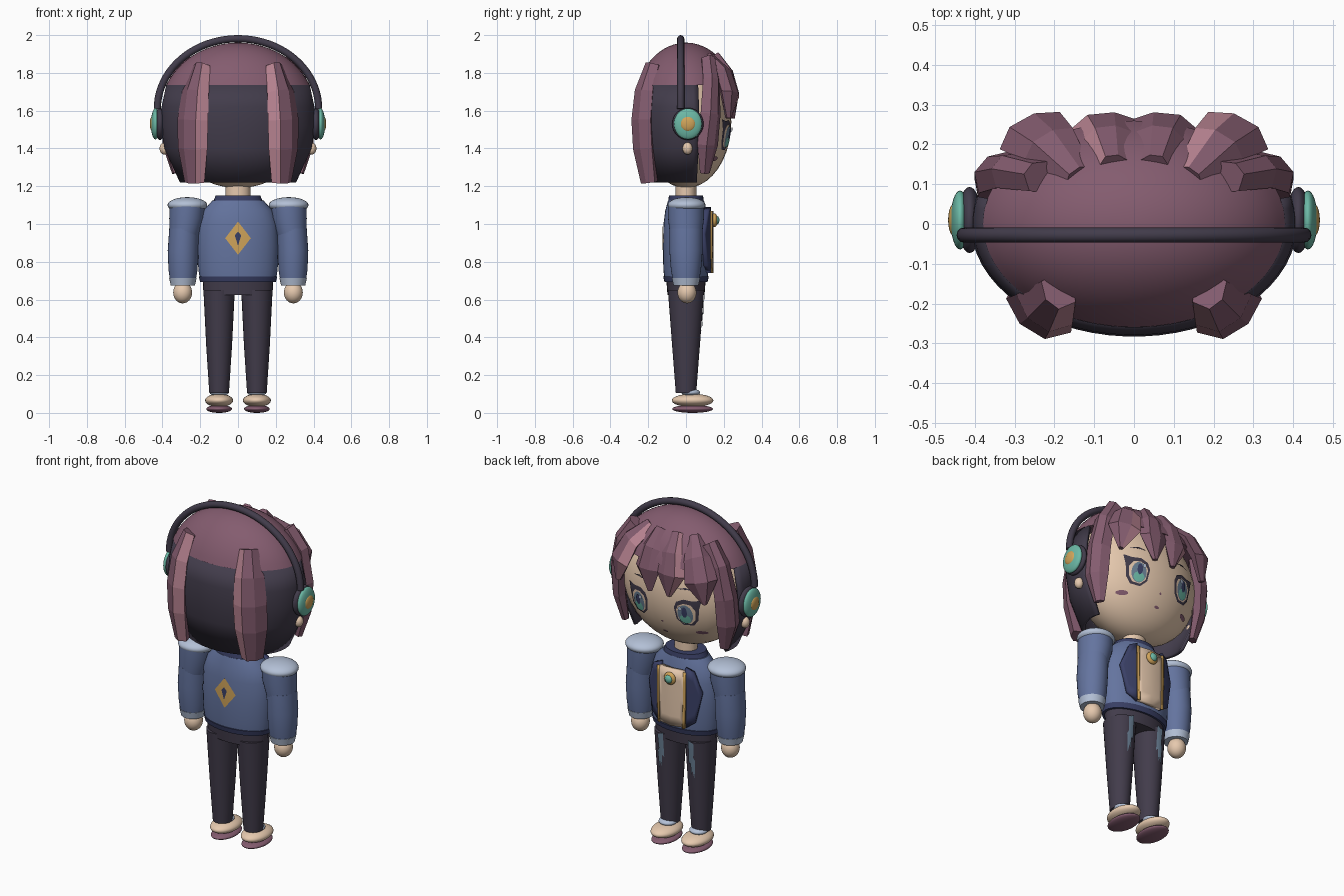
import bpy, bmesh, math
from mathutils import Vector

cube = bpy.data.objects.get("Cube")
if cube:
    bpy.data.objects.remove(cube, do_unlink=True)


def material(name, hexa):
    rgb = [int(hexa[i:i + 2], 16) / 255 for i in (0, 2, 4)]
    lin = [c / 12.92 if c < 0.04045 else ((c + 0.055) / 1.055) ** 2.4 for c in rgb]
    m = bpy.data.materials.new(name)
    m.use_nodes = True
    m.diffuse_color = (*lin, 1)
    m.node_tree.nodes["Principled BSDF"].inputs["Base Color"].default_value = (*lin, 1)
    return m


PLUM = material("plum", "845C6F")
PINK = material("highlight pink", "B98492")
DARK = material("charcoal", "423C4B")
SKIN = material("skin", "E6C9AE")
BLUE = material("jacket blue", "64749F")
PALE = material("pale blue", "B3C0D6")
TEAL = material("teal", "6CB9A6")
GOLD = material("gold", "D0A45A")
NAVY = material("navy", "3A4066")
STEEL = material("steel blue", "6A8095")


def finish(name, bm, mats, angle=40, recalc=True):
    if recalc:
        bmesh.ops.recalc_face_normals(bm, faces=bm.faces)
    me = bpy.data.meshes.new(name)
    bm.to_mesh(me)
    bm.free()
    for m in mats:
        me.materials.append(m)
    if angle:
        me.shade_smooth()
        me.set_sharp_from_angle(angle=math.radians(angle))
    ob = bpy.data.objects.new(name, me)
    bpy.context.collection.objects.link(ob)
    return ob


def ball(name, loc, scale, mat):
    bm = bmesh.new()
    bmesh.ops.create_uvsphere(bm, u_segments=32, v_segments=20, radius=1)
    for v in bm.verts:
        v.co = Vector(loc) + Vector([a * b for a, b in zip(v.co, scale)])
    return finish(name, bm, [mat], 60)


def skin_rings(bm, rings, closed=True):
    n = len(rings[0])
    for a, b in zip(rings, rings[1:]):
        for i in range(n if closed else n - 1):
            j = (i + 1) % n
            f = bm.faces.new((a[i], a[j], b[j], b[i]))
            f.material_index = 0
            yield i, f


def loft(name, sections, mat, n=32, arc=None):
    """Elliptical rings (cx, cy, z, rx, ry); arc gives an open shell."""
    bm = bmesh.new()
    t0, t1 = arc or (0, math.tau)
    ts = [t0 + (t1 - t0) * i / (n - 1 if arc else n) for i in range(n)]
    rings = [[bm.verts.new((cx + rx * math.cos(t), cy + ry * math.sin(t), z)) for t in ts]
             for cx, cy, z, rx, ry in sections]
    list(skin_rings(bm, rings, not arc))
    if not arc:
        bm.faces.new(rings[0])
        bm.faces.new(rings[-1])
    return finish(name, bm, [mat])


def lock(name, path, side=1, pink=None):
    """Faceted tapering strand; path points are (x, y, z, half width, half depth)."""
    prof = [(-1, 0), (-0.35, 0.9), (0.45, 1), (1, 0), (0.5, -1), (-0.5, -1)]
    bm = bmesh.new()
    rings = []
    pts = [Vector(p[:3]) for p in path]
    for k, (p, row) in enumerate(zip(pts, path)):
        tan = (pts[min(k + 1, len(pts) - 1)] - pts[max(k - 1, 0)]).normalized()
        out = Vector((p.x / 0.16, p.y / 0.08, (p.z - 1.55) / 0.16))
        out = (out - tan * out.dot(tan)).normalized()
        wide = out.cross(tan)
        if wide.dot(Vector((p.y, -p.x, 0))) < 0:
            wide.negate()
        ring = []
        for u, v in prof:
            c = p + wide * u * row[3] + out * v * row[4]
            ring.append(bm.verts.new((c.x * side, c.y, c.z)))
        rings.append(ring)
    for i, f in skin_rings(bm, rings):
        f.material_index = 1 if i == pink else 0
    bm.faces.new(rings[0])
    bm.faces.new(rings[-1])
    return finish(name, bm, [PLUM, PINK], 0)


def decal(name, pts, surf, mat, lift=0.004, face=1, thick=0):
    """Thin plate of outline pts (x, z) laid over the surface y = surf(x, z)."""
    bm = bmesh.new()
    cx = sum(p[0] for p in pts) / len(pts)
    cz = sum(p[1] for p in pts) / len(pts)

    def at(x, z):
        return bm.verts.new((x, face * (surf(x, z) + lift), z))
    rings = [[at(cx + (x - cx) * s, cz + (z - cz) * s) for x, z in pts] for s in (1, 0.66, 0.33)]
    list(skin_rings(bm, rings))
    mid = at(cx, cz)
    for i in range(len(pts)):
        bm.faces.new((rings[2][i], rings[2][(i + 1) % len(pts)], mid))
    for f in bm.faces:
        f.normal_update()
        if f.normal.y * face < 0:
            f.normal_flip()
    ob = finish(name, bm, [mat], 30, recalc=False)
    if thick:
        mod = ob.modifiers.new("thickness", "SOLIDIFY")
        mod.thickness = thick
    return ob


def oval(cx, cz, rx, rz, n=16):
    return [(cx + rx * math.cos(math.tau * i / n), cz + rz * math.sin(math.tau * i / n)) for i in range(n)]


def ellipse_y(x, a, b):
    return b * math.sqrt(max(0.0, 1 - (x / a) ** 2))


def face_y(x, z):
    return 0.24 * math.sqrt(max(0.0, 1 - (x / 0.375) ** 2 - ((z - 1.54) / 0.35) ** 2))


# Head, cap of hair and dark back hair
ball("head", (0, 0, 1.54), (0.375, 0.24, 0.35), SKIN)
cap = [(0, 0, 1.6 + 0.36 * math.sin(a), 0.41 * math.cos(a), 0.28 * math.cos(a))
       for a in [math.radians(22 + 66 * i / 12) for i in range(13)]]
loft("hair_cap", cap, PLUM, 48)
shell = loft("back_hair", [(0, 0, 1.737, 0.38, 0.26), (0, 0, 1.62, 0.405, 0.279), (0, 0, 1.52, 0.41, 0.283),
                           (0, 0, 1.4, 0.39, 0.27), (0, 0, 1.22, 0.308, 0.23)], DARK, 36,
             (-math.pi - 0.25, 0.25))
shell.modifiers.new("thickness", "SOLIDIFY").thickness = 0.02

# Hair strands
back = [(.19, -.17, 1.84, .05, .04), (.225, -.215, 1.7, .08, .045), (.24, -.23, 1.55, .092, .045),
        (.24, -.222, 1.4, .088, .045), (.23, -.195, 1.22, .06, .035)]
temple = [(.24, .12, 1.87, .045, .04), (.315, .135, 1.76, .055, .04), (.352, .13, 1.58, .065, .04),
          (.355, .115, 1.42, .065, .035), (.325, .10, 1.27, .03, .02)]
outer_bang = [(.14, .12, 1.88, .04, .03), (.215, .2, 1.8, .075, .035), (.262, .235, 1.69, .09, .035),
              (.28, .225, 1.56, .015, .015)]
inner_bang = [(.05, .15, 1.89, .04, .03), (.065, .22, 1.8, .065, .03), (.075, .25, 1.69, .085, .03),
              (.06, .247, 1.56, .015, .012)]
for s, tag in ((1, "left"), (-1, "right")):
    lock(tag + "_back_strand", back, s, 2)
    lock(tag + "_temple_strand", temple, s)
    lock(tag + "_outer_bang", outer_bang, s, 0 if s > 0 else None)
    lock(tag + "_inner_bang", inner_bang, s, 2 if s < 0 else None)

# Face details
eye = [(-.065, .025), (-.05, .06), (-.01, .08), (.04, .075), (.085, .085), (.072, .03),
       (.062, -.04), (.035, -.075), (-.02, -.08), (-.055, -.045)]
for s, tag in ((1, "left"), (-1, "right")):
    def place(pts):
        return [(s * (0.15 + x), 1.47 + z) for x, z in pts]
    decal(tag + "_eye_outline", place(eye), face_y, DARK, .004)
    decal(tag + "_eye_white", place([(x * .78, z * .78 - .006) for x, z in eye if x < .08]), face_y, SKIN, .007)
    decal(tag + "_iris", place(oval(0, -.008, .042, .058)), face_y, STEEL, .010)
    decal(tag + "_iris_glow", place(oval(0, -.035, .03, .028)), face_y, TEAL, .013)
    decal(tag + "_pupil", place(oval(0, .008, .015, .032)), face_y, NAVY, .016)
    decal(tag + "_eye_glint", place(oval(-.022, .03, .011, .013)), face_y, PALE, .019)
    decal(tag + "_brow", place([(-.05, .135), (.0, .148), (.05, .135), (.0, .138)]), face_y, DARK, .005)
    decal(tag + "_blush", place(oval(.06, -.125, .03, .012)), face_y, PLUM, .004)
decal("mouth", oval(0, 1.315, .016, .007), face_y, PLUM)
decal("nose", oval(0, 1.385, .007, .006), face_y, PLUM)

# Headphones
cu = bpy.data.curves.new("headphone_band", "CURVE")
cu.dimensions = "3D"
cu.bevel_depth = 0.019
cu.use_fill_caps = True
sp = cu.splines.new("POLY")
sp.points.add(40)
for i, p in enumerate(sp.points):
    a = math.pi * i / 40
    p.co = (0.427 * math.cos(a), -0.028, 1.61 + 0.371 * math.sin(a), 1)
cu.materials.append(DARK)
bpy.context.collection.objects.link(bpy.data.objects.new("headphone_band", cu))
for s, tag in ((1, "left"), (-1, "right")):
    ball(tag + "_ear_cushion", (s * .413, .01, 1.53), (.03, .083, .085), DARK)
    ball(tag + "_ear_cup", (s * .437, .01, 1.53), (.024, .074, .082), TEAL)
    ball(tag + "_ear_cap", (s * .453, .01, 1.53), (.014, .04, .04), GOLD)
    ball(tag + "_earring", (s * .39, .008, 1.40), (.025, .026, .032), SKIN)

# Torso
loft("neck", [(0, 0, 1.1, .065, .055), (0, 0, 1.25, .065, .055)], SKIN)
loft("jacket_body", [(0, 0, .70, .2, .113), (0, 0, .76, .21, .12), (0, 0, .88, .214, .122),
                     (0, 0, 1.0, .208, .119), (0, 0, 1.07, .185, .11), (0, 0, 1.125, .135, .095)], BLUE)
loft("jacket_hem", [(0, 0, .692, .2, .114), (0, 0, .722, .208, .121)], NAVY)
loft("collar", [(0, 0, 1.1, .14, .098), (0, 0, 1.15, .118, .09)], NAVY)


def back_y(x, z):
    return ellipse_y(x, .214, .122)


def chest_y(x, z):
    return .143 - 1.5 * x * x


decal("back_diamond", [(-.068, .925), (0, 1.013), (.068, .925), (0, .837)], back_y, GOLD, .003, -1)
decal("back_diamond_core", [(-.017, .94), (0, .96), (.017, .94), (0, .885)], back_y, NAVY, .008, -1)
decal("shirt_panel", [(-.09, 1.07), (0, 1.07), (.09, 1.07), (.09, .9), (.085, .745), (0, .74),
                      (-.085, .745), (-.09, .9)], chest_y, SKIN, .002, 1, .03)
for s, tag in ((1, "left"), (-1, "right")):
    decal(tag + "_lapel", [(s * x, z) for x, z in [(.085, 1.09), (.13, 1.07), (.175, .95), (.14, .78), (.085, .74)]],
          chest_y, NAVY, 0, 1, .03)
    decal(tag + "_gold_trim", [(s * x, z) for x, z in [(.078, 1.07), (.093, 1.07), (.093, .9), (.089, .74),
                                                       (.074, .74), (.078, .9)]], chest_y, GOLD, .007, 1, .009)
ball("brooch", (0, .15, 1.02), (.036, .018, .036), GOLD)
ball("brooch_gem", (0, .162, 1.02), (.023, .015, .023), TEAL)

# Trousers
loft("hips", [(0, 0, .625, .183, .098), (0, 0, .70, .186, .104)], DARK)


def leg_y(x, z):
    return ellipse_y(abs(x) - .1, .08, .054 + .042 * (z - .1) / .55)


for s, tag in ((1, "left"), (-1, "right")):
    x = .1 * s
    # Legs and shoes
    loft(tag + "_leg", [(x, 0, .105, .052, .054), (x, 0, .35, .068, .073), (x, 0, .65, .083, .096)], DARK)
    stripe = [(-.018, .66), (.018, .64), (.012, .56), (.022, .54), (.014, .43), (.004, .48), (-.004, .45),
              (-.008, .53), (-.02, .51)]
    decal(tag + "_leg_stripe", [(x + s * a, b) for a, b in stripe], leg_y, STEEL, .005)
    ball(tag + "_sock", (x, .025, .108), (.05, .05, .02), PALE)
    ball(tag + "_shoe", (x, .035, .066), (.074, .11, .035), SKIN)
    ball(tag + "_sole", (x, .035, .021), (.068, .108, .021), PLUM)
    # Arms
    loft(tag + "_upper_sleeve", [(s * .285, 0, .94, .078, .085), (s * .272, 0, 1.03, .092, .095),
                                 (s * .268, 0, 1.1, .095, .095)], BLUE)
    loft(tag + "_lower_sleeve", [(s * .292, 0, .70, .068, .07), (s * .291, 0, .76, .077, .08),
                                 (s * .291, 0, .86, .081, .088), (s * .285, 0, .975, .079, .088)], BLUE)
    loft(tag + "_cuff", [(s * .292, 0, .675, .064, .066), (s * .292, 0, .715, .073, .075)], PALE)
    ball(tag + "_hand", (s * .293, .005, .637), (.05, .05, .057), SKIN)
    ball(tag + "_shoulder_pad", (s * .268, .003, 1.1), (.105, .1, .042), PALE)
